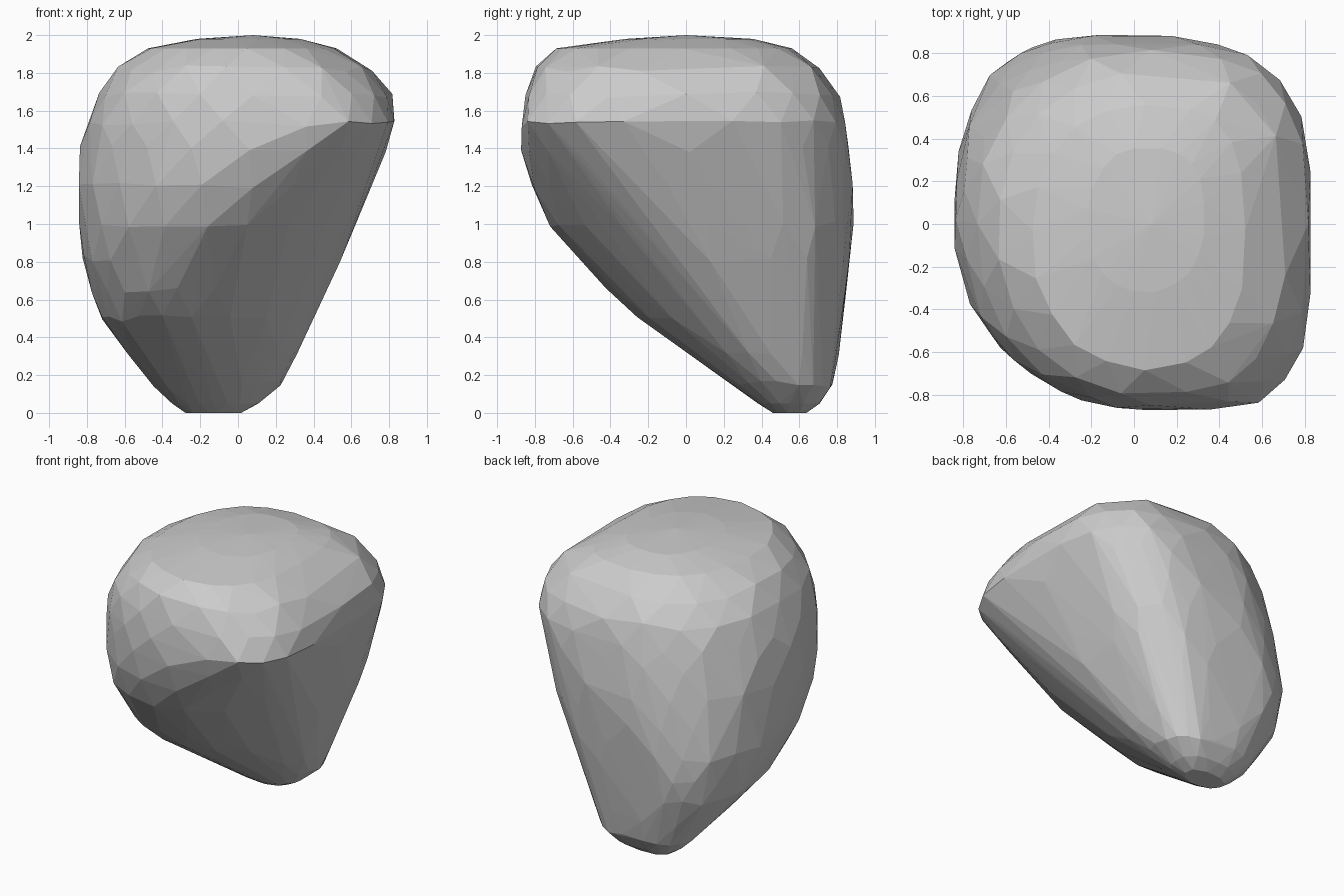
import bpy, bmesh, math, random

random.seed(4)
SEG = 20

# Horizontal sections: z, x min, x max, y min, y max, centre x, centre y, front-right squareness
SECTIONS = [
    (0.00, -0.28, 0.02, 0.46, 0.64, -0.13, 0.55, 2.0),
    (0.05, -0.35, 0.11, 0.38, 0.71, -0.13, 0.55, 2.0),
    (0.15, -0.45, 0.23, 0.25, 0.78, -0.15, 0.52, 2.0),
    (0.32, -0.58, 0.32, 0.04, 0.81, -0.22, 0.45, 1.9),
    (0.50, -0.72, 0.38, -0.27, 0.835, -0.33, 0.34, 1.75),
    (0.65, -0.77, 0.45, -0.42, 0.855, -0.32, 0.28, 1.7),
    (0.82, -0.825, 0.55, -0.57, 0.87, -0.26, 0.22, 1.7),
    (1.00, -0.838, 0.63, -0.715, 0.88, -0.16, 0.12, 1.75),
    (1.20, -0.85, 0.70, -0.82, 0.885, -0.04, 0.05, 2.0),
    (1.40, -0.83, 0.785, -0.865, 0.87, 0.06, 0.02, 2.7),
    (1.53, -0.80, 0.84, -0.885, 0.85, 0.08, 0.00, 3.8),
    (1.68, -0.74, 0.81, -0.85, 0.81, 0.08, 0.00, 3.3),
    (1.82, -0.64, 0.71, -0.80, 0.71, 0.07, -0.02, 2.9),
    (1.93, -0.48, 0.52, -0.68, 0.56, 0.05, -0.03, 2.7),
    (1.98, -0.22, 0.33, -0.32, 0.36, 0.05, 0.00, 2.2),
]


def ring(bm, row, shift):
    """One lopsided superellipse, each quadrant with its own radii."""
    z, x0, x1, y0, y1, cx, cy, front_right = row
    back_right = 3.6 if 0.4 < z < 1.1 else 3.0
    for i in range(SEG):
        a = math.tau * (i + shift) / SEG
        c, s = math.cos(a), math.sin(a)
        rx = x1 - cx if c > 0 else cx - x0
        ry = y1 - cy if s > 0 else cy - y0
        if c > 0:
            n = back_right if s > 0 else front_right
        else:
            n = 2.2
        k = random.uniform(0.985, 1.01)
        x = cx + math.copysign(abs(c) ** (2 / n), c) * rx * k
        y = cy + math.copysign(abs(s) ** (2 / n), s) * ry * k
        dz = random.uniform(-0.02, 0.02) if 0.1 < z < 1.9 else 0
        bm.verts.new((x, y, z + dz))


# Boulder: staggered rings plus a shallow crown
bm = bmesh.new()
for j, row in enumerate(SECTIONS):
    ring(bm, row, 0.5 * ((j + 1) % 2))
bm.verts.new((0.08, 0.0, 2.0))
bmesh.ops.remove_doubles(bm, verts=bm.verts, dist=0.05)

# Wrap them in flat chipped facets
bmesh.ops.convex_hull(bm, input=bm.verts)
loose = [v for v in bm.verts if not v.link_faces]
bmesh.ops.delete(bm, geom=loose, context="VERTS")
bmesh.ops.recalc_face_normals(bm, faces=bm.faces)

mesh = bpy.data.meshes.new("boulder")
bm.to_mesh(mesh)
bm.free()
boulder = bpy.data.objects.new("boulder", mesh)
bpy.context.collection.objects.link(boulder)
